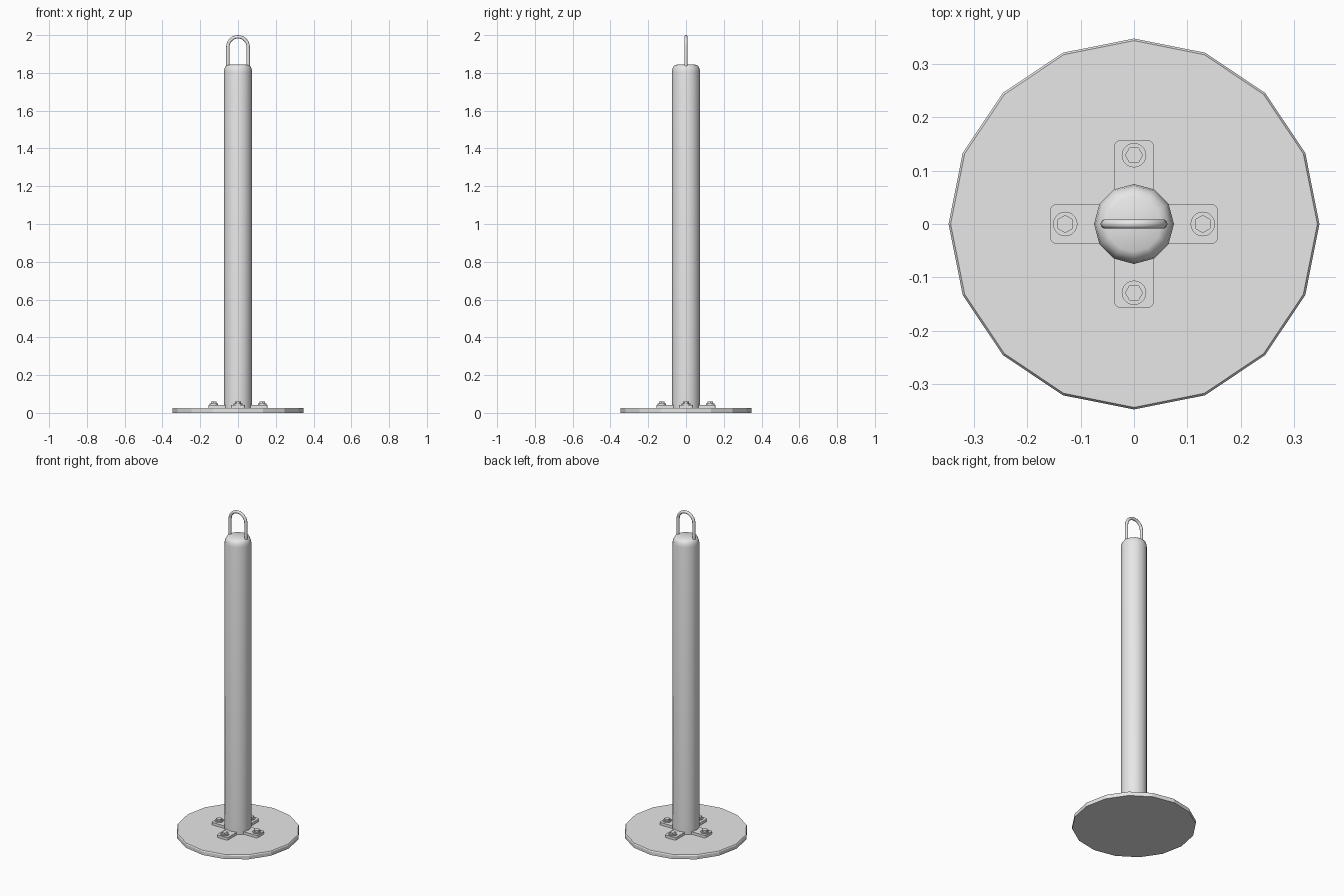
import bpy
import bmesh
from math import pi, cos, sin, radians
from mathutils import Matrix

cube = bpy.data.objects.get("Cube")
if cube:
    bpy.data.objects.remove(cube, do_unlink=True)

# Single painted-metal material
GREY = (0.8, 0.8, 0.8, 1)
metal = bpy.data.materials.new("grey metal")
metal.use_nodes = True
metal.diffuse_color = GREY
metal.node_tree.nodes["Principled BSDF"].inputs["Base Color"].default_value = GREY


def finish(name, bm, smooth_angle=None):
    """Turn a bmesh into a named, coloured object."""
    bmesh.ops.recalc_face_normals(bm, faces=bm.faces)
    mesh = bpy.data.meshes.new(name)
    bm.to_mesh(mesh)
    bm.free()
    mesh.materials.append(metal)
    obj = bpy.data.objects.new(name, mesh)
    bpy.context.collection.objects.link(obj)
    if smooth_angle:
        bpy.ops.object.select_all(action="DESELECT")
        obj.select_set(True)
        bpy.context.view_layer.objects.active = obj
        bpy.ops.object.shade_smooth_by_angle(angle=radians(smooth_angle))
    return obj


def lathe(name, profile, sides, smooth_angle=None, spin=0.0):
    """Stack rings of (radius, height) and close both ends."""
    bm = bmesh.new()
    rings = []
    for r, z in profile:
        if r == 0:
            rings.append([bm.verts.new((0, 0, z))])
        else:
            angles = [spin + 2 * pi * i / sides for i in range(sides)]
            rings.append([bm.verts.new((r * cos(a), r * sin(a), z)) for a in angles])
    for low, high in zip(rings, rings[1:]):
        for i in range(sides):
            j = (i + 1) % sides
            if len(high) == 1:
                bm.faces.new((low[i], low[j], high[0]))
            else:
                bm.faces.new((low[i], low[j], high[j], high[i]))
    bm.faces.new(rings[0])
    if len(rings[-1]) > 1:
        bm.faces.new(rings[-1])
    return finish(name, bm, smooth_angle)


# Base plate with a slim chamfer
lathe("base_plate", [(0.348, 0), (0.348, 0.021), (0.344, 0.027)], 16)

# Post with a rounded cap
lathe("post", [(0.075, 0.02), (0.075, 1.805), (0.072, 1.823),
               (0.064, 1.837), (0.052, 1.843), (0, 1.845)], 12, 60)

# Four bolted tabs around the foot of the post
for side, turn in (("left", 0), ("back", 1), ("right", 2), ("front", 3)):
    spin = Matrix.Rotation(turn * pi / 2, 4, "Z")

    bm = bmesh.new()
    bmesh.ops.create_cube(bm, size=1, matrix=Matrix.Translation((0.0985, 0, 0.034))
                          @ Matrix.Diagonal((0.117, 0.074, 0.018, 1)))
    corners = [e for e in bm.edges
               if all(v.co.x > 0.1 for v in e.verts)
               and abs(e.verts[0].co.z - e.verts[1].co.z) > 0.01]
    bmesh.ops.bevel(bm, geom=corners, offset=0.01, segments=3, profile=0.5, affect="EDGES")
    finish(side + "_tab", bm).matrix_world = spin

    place = spin @ Matrix.Translation((0.129, 0, 0))
    washer = lathe(side + "_washer", [(0.023, 0.042), (0.023, 0.049)], 20, 30)
    washer.matrix_world = place
    bolt = lathe(side + "_bolt_head", [(0.017, 0.048), (0.017, 0.06)], 6, spin=pi / 2)
    bolt.matrix_world = place

# Lifting loop: a round bar swept along an upside-down U
BEND, BAR, CENTRE = 0.054, 0.009, 1.937
path = [(BEND, 1.82, 0)]
path += [(BEND * cos(a), CENTRE + BEND * sin(a), a)
         for a in (pi * i / 12 for i in range(13))]
path.append((-BEND, 1.82, pi))
bm = bmesh.new()
rings = []
for x, z, a in path:
    ring = []
    for k in range(10):
        t = 2 * pi * k / 10
        out = BAR * cos(t)
        ring.append(bm.verts.new((x + out * cos(a), BAR * sin(t), z + out * sin(a))))
    rings.append(ring)
for one, two in zip(rings, rings[1:]):
    for i in range(10):
        j = (i + 1) % 10
        bm.faces.new((one[i], one[j], two[j], two[i]))
bm.faces.new(rings[0])
bm.faces.new(rings[-1])
finish("lifting_loop", bm, 50)
